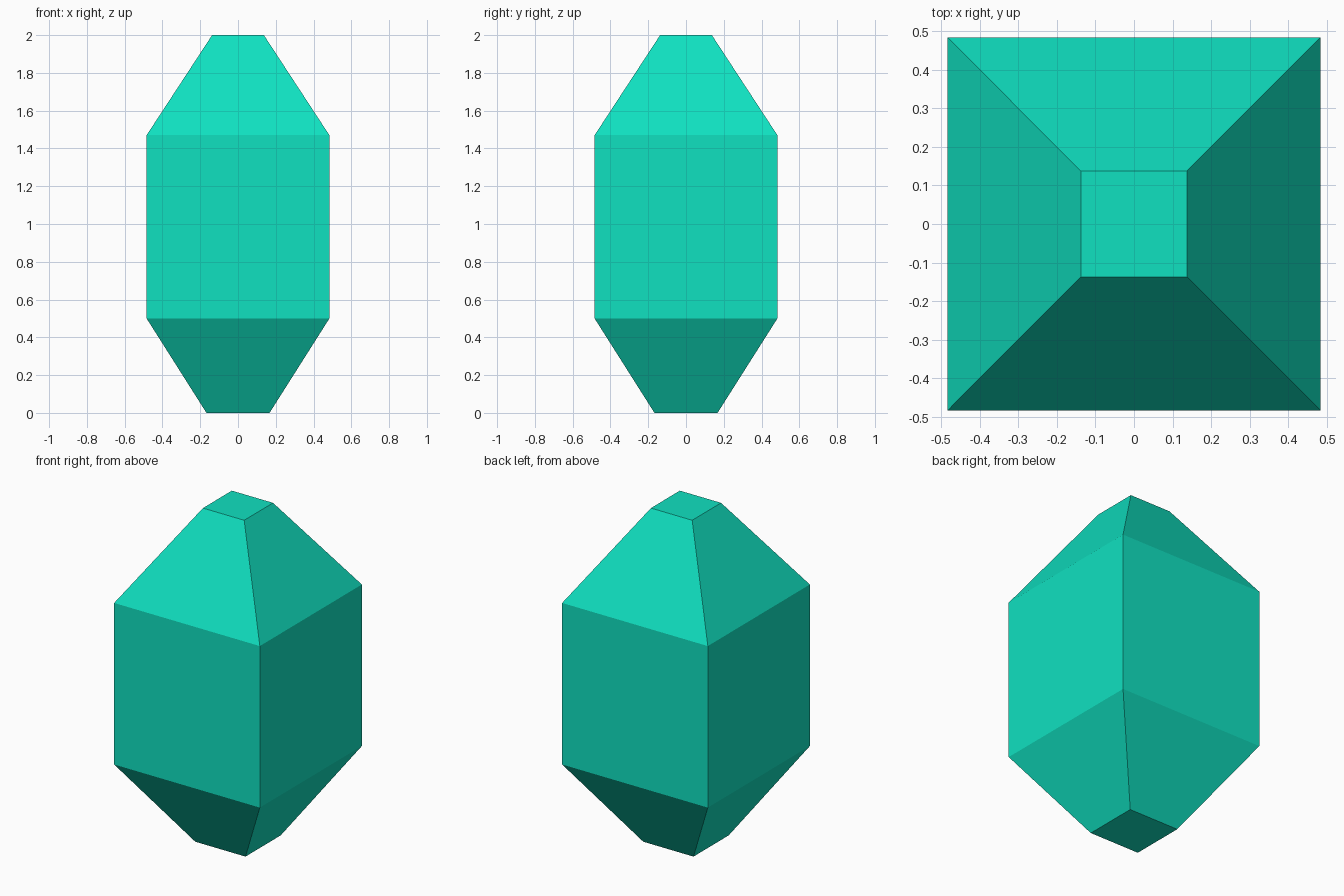
import bpy, bmesh

if "Cube" in bpy.data.objects:
    bpy.data.objects.remove(bpy.data.objects["Cube"])

# square cross-sections of the crystal: (half width, height)
PROFILE = [(0.167, 0.0), (0.484, 0.5), (0.484, 1.47), (0.137, 2.0)]
CORNERS = [(-1, -1), (1, -1), (1, 1), (-1, 1)]

# crystal body: stack the square rings, skin them and cap both ends
bm = bmesh.new()
rings = [[bm.verts.new((x * r, y * r, z)) for x, y in CORNERS] for r, z in PROFILE]
for low, high in zip(rings, rings[1:]):
    for i in range(4):
        j = (i + 1) % 4
        bm.faces.new((low[i], low[j], high[j], high[i]))
bm.faces.new(rings[0][::-1])
bm.faces.new(rings[-1])

mesh = bpy.data.meshes.new("crystal")
bm.to_mesh(mesh)
bm.free()
crystal = bpy.data.objects.new("crystal", mesh)
bpy.context.collection.objects.link(crystal)

# turquoise gem colour
mat = bpy.data.materials.new("turquoise")
mat.diffuse_color = (0.005, 0.75, 0.53, 1)
mat.use_nodes = True
mat.node_tree.nodes["Principled BSDF"].inputs["Base Color"].default_value = mat.diffuse_color
mesh.materials.append(mat)
